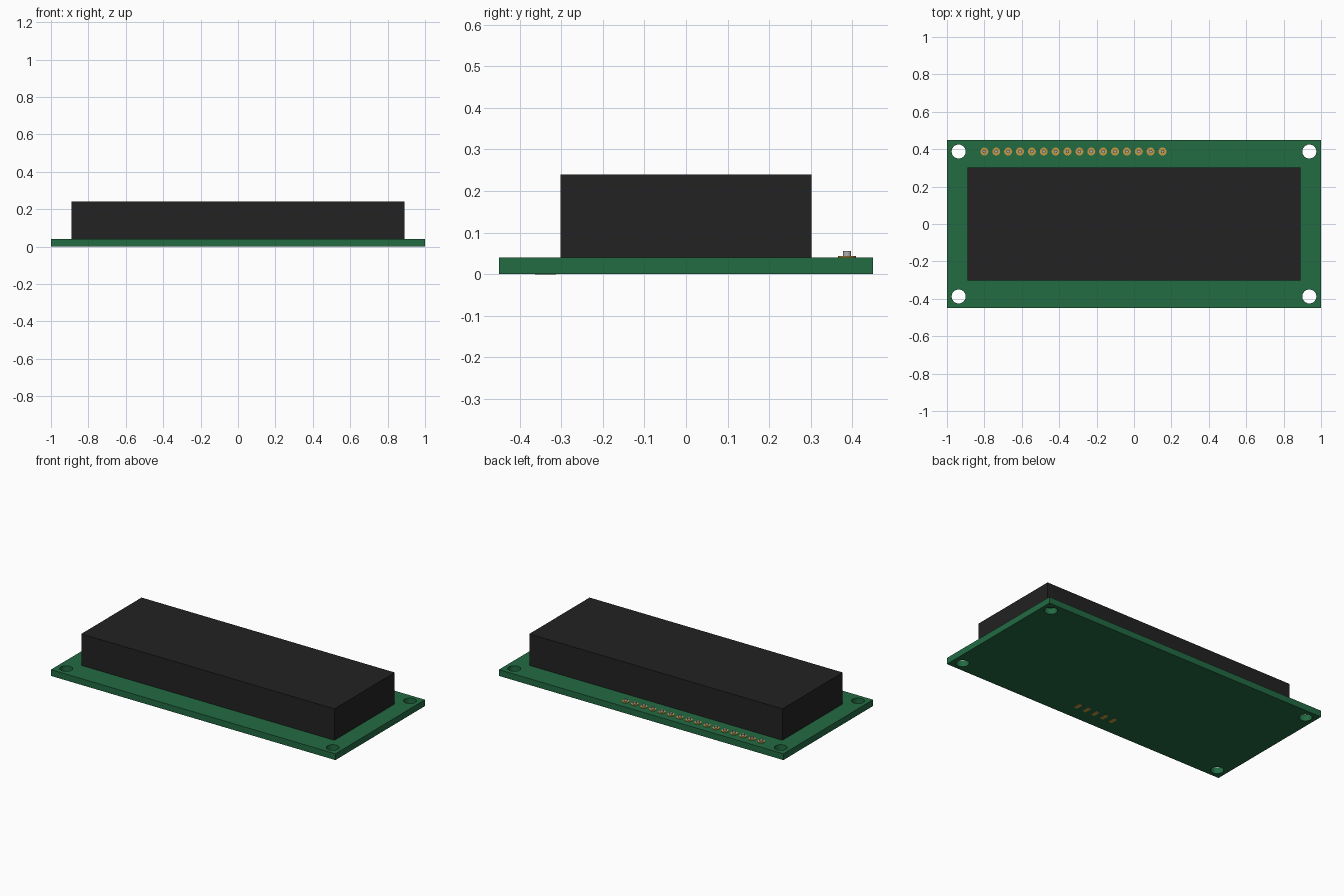
import bpy
import bmesh
import math
from mathutils import Matrix

cube = bpy.data.objects.get("Cube")
if cube:
    bpy.data.objects.remove(cube, do_unlink=True)

BOARD_TOP = 0.04
PITCH = 0.0635
HOLE_X, HOLE_Y = 0.9375, 0.3875


def material(name, rgb):
    mat = bpy.data.materials.new(name)
    mat.use_nodes = True
    color = (*rgb, 1)
    mat.diffuse_color = color
    mat.node_tree.nodes["Principled BSDF"].inputs["Base Color"].default_value = color
    return mat


def finish(bm, name, mat):
    mesh = bpy.data.meshes.new(name)
    bm.to_mesh(mesh)
    bm.free()
    mesh.materials.append(mat)
    obj = bpy.data.objects.new(name, mesh)
    bpy.context.collection.objects.link(obj)
    return obj


def add_box(bm, x, y, z0, z1, sx, sy):
    place = Matrix.Translation((x, y, (z0 + z1) / 2)) @ Matrix.Diagonal((sx, sy, z1 - z0, 1))
    bmesh.ops.create_cube(bm, size=1, matrix=place)


def add_cylinder(bm, x, y, z0, z1, radius, sides):
    bmesh.ops.create_cone(bm, cap_ends=True, segments=sides, radius1=radius, radius2=radius,
                          depth=z1 - z0, matrix=Matrix.Translation((x, y, (z0 + z1) / 2)))


green = material("board green", (0.016, 0.145, 0.055))
black = material("housing black", (0.016, 0.016, 0.016))
gold = material("pad gold", (0.55, 0.33, 0.06))
silver = material("pin silver", (0.45, 0.45, 0.43))

# Circuit board with four mounting holes
bm = bmesh.new()
add_box(bm, 0, 0, 0, BOARD_TOP, 2, 0.9)
board = finish(bm, "circuit_board", green)

bm = bmesh.new()
for x in (-HOLE_X, HOLE_X):
    for y in (-HOLE_Y, HOLE_Y):
        add_cylinder(bm, x, y, -0.05, 0.1, 0.0375, 32)
cutter = finish(bm, "hole_cutter", green)
cutter.hide_render = True
cutter.hide_viewport = True
holes = board.modifiers.new("mounting holes", "BOOLEAN")
holes.operation = "DIFFERENCE"
holes.solver = "EXACT"
holes.object = cutter

# Display housing
bm = bmesh.new()
add_box(bm, 0, 0, BOARD_TOP, 0.24, 1.78, 0.605)
finish(bm, "display_housing", black)

# Row of header pads, each with a pin stub
pads, pins = bmesh.new(), bmesh.new()
for i in range(16):
    x = -0.8 + i * PITCH
    add_cylinder(pads, x, HOLE_Y, BOARD_TOP, 0.0435, 0.0215, 24)
    add_cylinder(pins, x, HOLE_Y, BOARD_TOP, 0.056, 0.0095, 16)
finish(pads, "header_pads", gold)
finish(pins, "header_pins", silver)

# Contact pads under the board
bm = bmesh.new()
for i in range(-2, 3):
    add_box(bm, i * PITCH, -0.338, -0.001, 0.001, 0.025, 0.05)
finish(bm, "underside_pads", gold)
